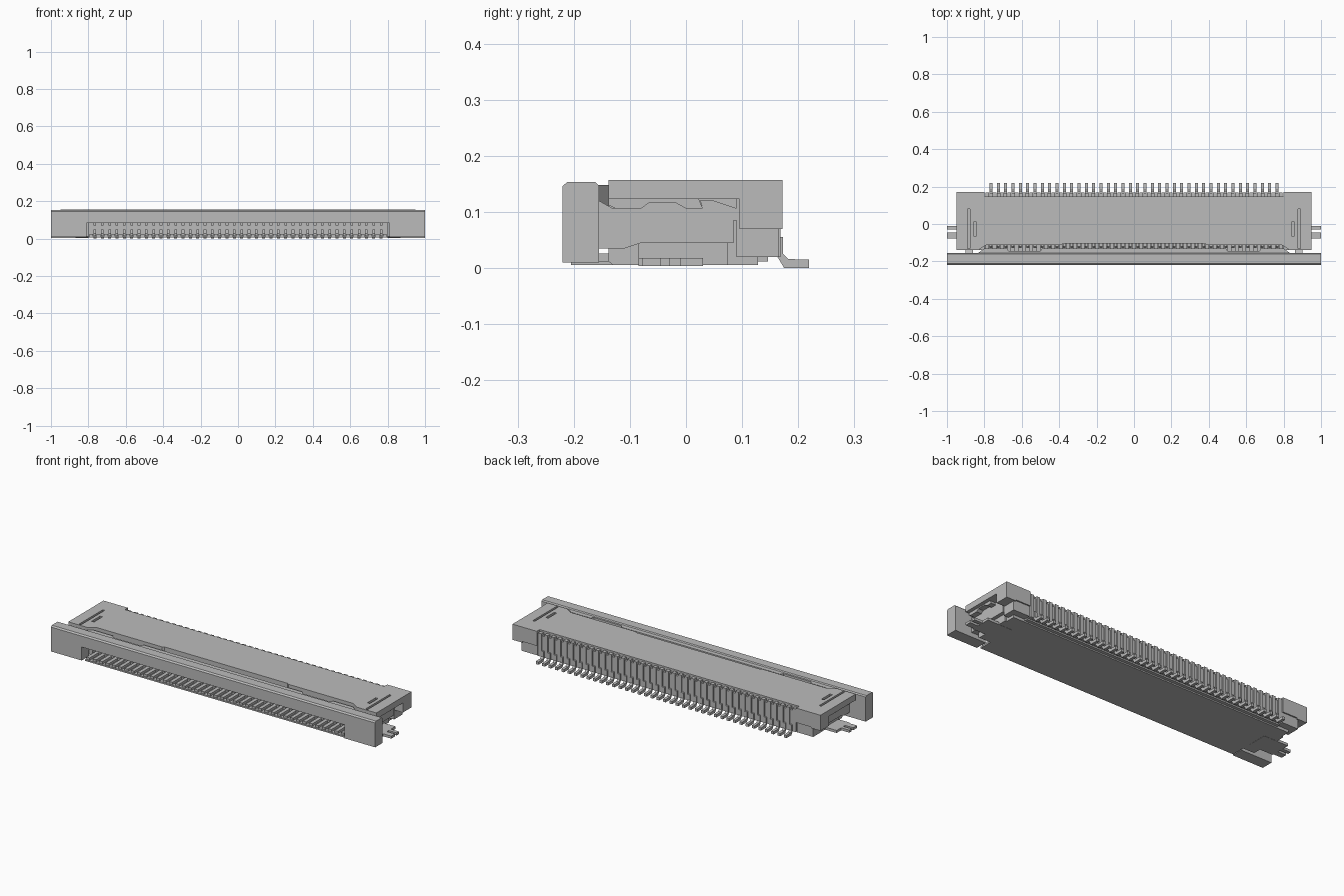
import bpy, bmesh
from mathutils import Vector

cube = bpy.data.objects.get("Cube")
if cube:
    bpy.data.objects.remove(cube, do_unlink=True)

grey = bpy.data.materials.new("light_grey")
grey.use_nodes = True
grey.diffuse_color = (0.5, 0.5, 0.5, 1)
grey.node_tree.nodes["Principled BSDF"].inputs["Base Color"].default_value = (0.5, 0.5, 0.5, 1)


def finish(name, bm):
    bmesh.ops.recalc_face_normals(bm, faces=bm.faces)
    mesh = bpy.data.meshes.new(name)
    bm.to_mesh(mesh)
    bm.free()
    mesh.materials.append(grey)
    obj = bpy.data.objects.new(name, mesh)
    bpy.context.collection.objects.link(obj)
    return obj


def add_prism(bm, pts, axis, lo, hi):
    """Extrude a polygon along x (points are y, z) or z (points are x, y)."""
    place = (lambda p, t: (t, *p)) if axis == "x" else (lambda p, t: (*p, t))
    face = bm.faces.new([bm.verts.new(place(p, lo)) for p in pts])
    res = bmesh.ops.extrude_face_region(bm, geom=[face])
    shift = Vector((hi - lo, 0, 0)) if axis == "x" else Vector((0, 0, hi - lo))
    moved = [g for g in res["geom"] if isinstance(g, bmesh.types.BMVert)]
    bmesh.ops.translate(bm, verts=moved, vec=shift)


def add_box(bm, x, y, z):
    add_prism(bm, [(y[0], z[0]), (y[1], z[0]), (y[1], z[1]), (y[0], z[1])], "x", *x)


def boxes(name, *parts, mirrored=False):
    bm = bmesh.new()
    for x, y, z in parts:
        add_box(bm, x, y, z)
        if mirrored:
            add_box(bm, (-x[1], -x[0]), y, z)
    return finish(name, bm)


def side_prisms(name, pts, lo, hi):
    bm = bmesh.new()
    add_prism(bm, pts, "x", lo, hi)
    add_prism(bm, pts, "x", -hi, -lo)
    return finish(name, bm)


def mirror_outline(half):
    return half + [(-x, y) for x, y in reversed(half)]


PINS = 40
PITCH = 1.53 / (PINS - 1)
centres = [(i - (PINS - 1) / 2) * PITCH for i in range(PINS)]
gaps = [x - PITCH / 2 for x in centres] + [centres[-1] + PITCH / 2]

# Housing top plate, with stepped front and rear edges and cut side slots
bm = bmesh.new()
add_prism(bm, mirror_outline([
    (0.38, -0.105), (0.39, -0.112), (0.79, -0.112), (0.83, -0.138), (0.95, -0.138),
    (0.95, 0.172), (0.8, 0.172), (0.8, 0.146)]), "z", 0.123, 0.157)
top_plate = finish("housing_top_plate", bm)
slots = boxes("slot_cutter",
              ((0.878, 0.89), (-0.13, 0.08), (0.135, 0.2)),
              ((0.843, 0.858), (-0.065, 0.01), (0.135, 0.2)), mirrored=True)
cut = top_plate.modifiers.new("side_slots", "BOOLEAN")
cut.operation, cut.object, cut.solver = "DIFFERENCE", slots, "EXACT"
bpy.context.view_layer.update()
graph = bpy.context.evaluated_depsgraph_get()
top_plate.data = bpy.data.meshes.new_from_object(top_plate.evaluated_get(graph))
top_plate.modifiers.clear()
bpy.data.objects.remove(slots, do_unlink=True)

# Housing body around the cable cavity
boxes("housing_floor", ((-0.8, 0.8), (-0.205, 0.128), (0.005, 0.013)))
boxes("housing_roof", ((-0.8, 0.8), (-0.1, 0.1), (0.085, 0.125)))
boxes("housing_back_wall", ((-0.8, 0.8), (0.06, 0.146), (0.012, 0.125)))
side_prisms("housing_cheek", [(-0.138, 0.012), (-0.13, 0.005), (0.128, 0.005),
            (0.128, 0.125), (-0.138, 0.125)], 0.8, 0.87)
side_prisms("rear_corner", [(0.09, 0.02), (0.165, 0.02), (0.165, 0.076),
            (0.172, 0.076), (0.172, 0.125), (0.09, 0.125)], 0.8, 0.9)
boxes("rear_ear", ((0.89, 0.95), (0.095, 0.172), (0.07, 0.125)), mirrored=True)

# Ribs separating the contacts
bm = bmesh.new()
for x in gaps:
    w = (x - 0.01, x + 0.01)
    add_box(bm, w, (-0.2, 0.07), (0.012, 0.026))
    add_box(bm, w, (0.14, 0.168), (0.02, 0.148))
finish("contact_ribs", bm)

# Contacts: bent solder tails, rear blades and spring beams in the cavity
tail = [(0.14, 0.02), (0.163, 0.02), (0.175, 0.0), (0.219, 0.0), (0.219, 0.015),
        (0.182, 0.016), (0.173, 0.025), (0.173, 0.055), (0.163, 0.055),
        (0.163, 0.135), (0.14, 0.135)]
beam = [(0.07, 0.014), (0.07, 0.03), (-0.06, 0.034), (-0.085, 0.048),
        (-0.1, 0.048), (-0.125, 0.028), (-0.125, 0.014)]
bm = bmesh.new()
for x in centres:
    add_prism(bm, tail, "x", x - 0.008, x + 0.008)
    add_prism(bm, beam, "x", x - 0.007, x + 0.007)
    add_box(bm, (x - 0.007, x + 0.007), (-0.12, 0.07), (0.07, 0.09))
finish("contacts", bm)

# Locking bar: chamfered front beam, end legs and stepped rear tongue
bm = bmesh.new()
add_prism(bm, [(-0.22, 0.085), (-0.155, 0.085), (-0.155, 0.147), (-0.161, 0.153),
               (-0.212, 0.153), (-0.22, 0.146)], "x", -1, 1)
finish("lock_bar", bm)
boxes("lock_leg", ((0.81, 1), (-0.22, -0.155), (0.01, 0.085)), mirrored=True)
bm = bmesh.new()
add_prism(bm, mirror_outline([
    (0.84, -0.16), (0.8, -0.13), (0.68, -0.13), (0.67, -0.145),
    (0.5, -0.145), (0.49, -0.13)]), "z", 0.1, 0.148)
finish("lock_tongue", bm)

# Side pivot arms and wavy retaining clips
side_prisms("pivot_arm", [(-0.155, 0.035), (-0.11, 0.035), (-0.08, 0.045),
            (0.085, 0.045), (0.085, 0.085), (0.095, 0.085), (0.095, 0.105),
            (0.05, 0.12), (0.025, 0.12), (0.03, 0.106), (0, 0.106), (-0.02, 0.117),
            (-0.065, 0.117), (-0.08, 0.106), (-0.13, 0.106), (-0.155, 0.12)], 0.86, 0.9)
side_prisms("retaining_clip", [(-0.138, 0.112), (-0.125, 0.106), (-0.08, 0.106),
            (-0.065, 0.117), (-0.02, 0.117), (0, 0.106), (0.03, 0.106),
            (0.022, 0.125), (-0.138, 0.125)], 0.86, 0.93)

# Solder tabs with two prongs
boxes("solder_tab",
      ((0.8, 0.95), (-0.085, 0.03), (0.004, 0.018)),
      ((0.86, 0.88), (-0.085, 0.075), (0.005, 0.05)),
      ((0.94, 1), (-0.03, -0.01), (0.004, 0.018)),
      ((0.94, 1), (-0.078, -0.045), (0.004, 0.018)), mirrored=True)
